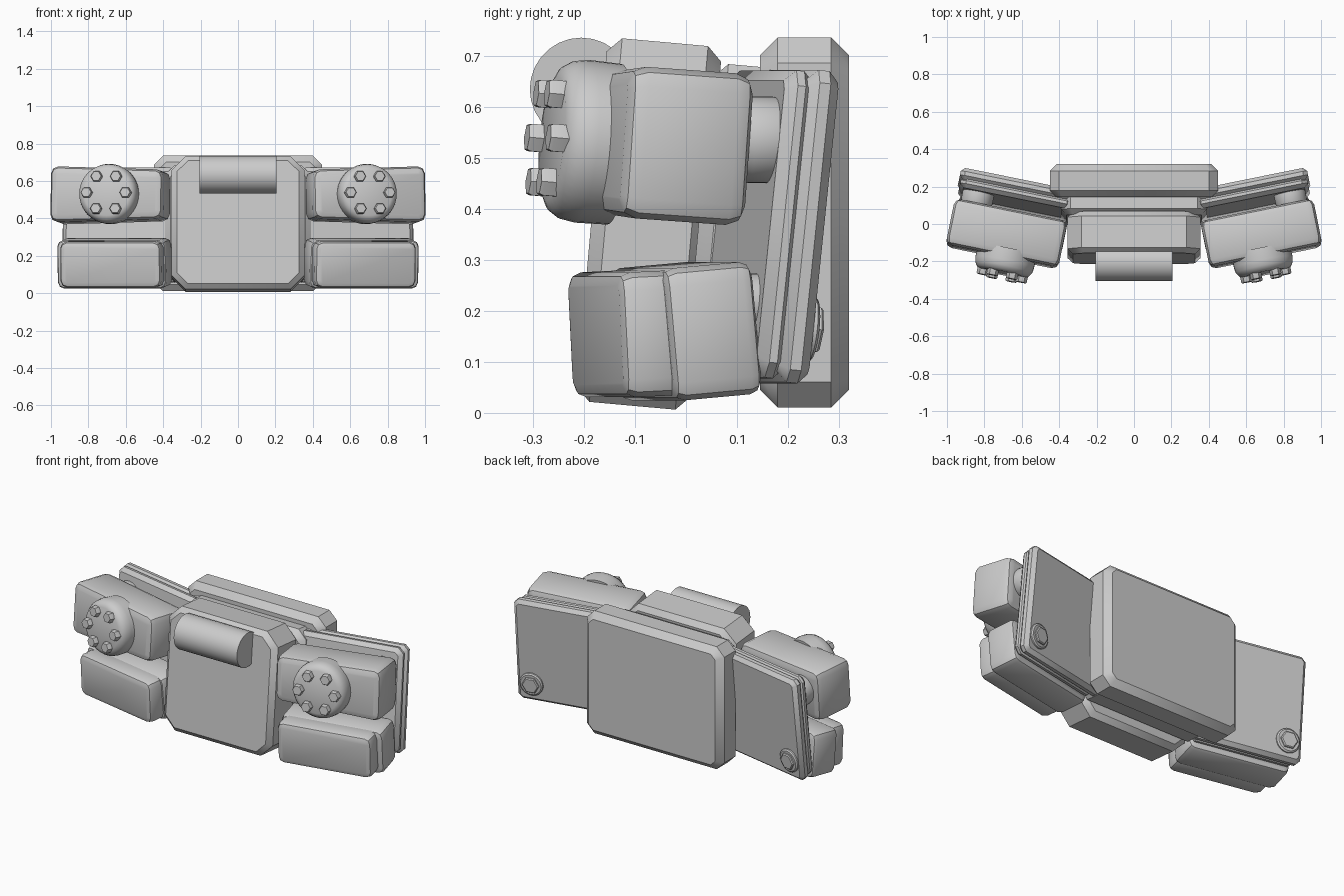
import bpy, bmesh, math
from mathutils import Matrix, Vector

cube = bpy.data.objects.get("Cube")
if cube:
    bpy.data.objects.remove(cube, do_unlink=True)

grey = bpy.data.materials.new("plain grey")
grey.use_nodes = True
grey.diffuse_color = (0.6, 0.6, 0.6, 1)
grey.node_tree.nodes["Principled BSDF"].inputs["Base Color"].default_value = (0.6, 0.6, 0.6, 1)


def pose(loc, yaw=0.0, tilt=0.0):
    return Matrix.Translation(loc) @ Matrix.Rotation(yaw, 4, 'Z') @ Matrix.Rotation(tilt, 4, 'X')


def finish(name, bm, matrix):
    bmesh.ops.recalc_face_normals(bm, faces=bm.faces)
    mesh = bpy.data.meshes.new(name)
    bm.to_mesh(mesh)
    bm.free()
    mesh.materials.append(grey)
    obj = bpy.data.objects.new(name, mesh)
    bpy.context.collection.objects.link(obj)
    obj.matrix_world = matrix
    bpy.ops.object.select_all(action='DESELECT')
    obj.select_set(True)
    bpy.context.view_layer.objects.active = obj
    bpy.ops.object.shade_smooth_by_angle(angle=math.radians(32))
    return obj


def block(name, size, matrix, corner, rim, segments=1, taper=1.0, side=1):
    """Box with cut corners in the front outline, then a chamfered front and back rim."""
    bm = bmesh.new()
    bmesh.ops.create_cube(bm, size=1)
    for v in bm.verts:
        v.co = Vector(a * b for a, b in zip(v.co, size))
        if v.co.x * side < 0:
            v.co.z *= taper
    bm.normal_update()
    along = [e for e in bm.edges if abs((e.verts[0].co - e.verts[1].co).normalized().y) > 0.9]
    bmesh.ops.bevel(bm, geom=along, offset=corner, segments=segments, profile=0.5, affect='EDGES')
    bm.normal_update()
    edge = [e for e in bm.edges if sum(abs(f.normal.y) > 0.9 for f in e.link_faces) == 1]
    bmesh.ops.bevel(bm, geom=edge, offset=rim, segments=segments, profile=0.5, affect='EDGES')
    return finish(name, bm, matrix)


def turned(name, profile, matrix, sides=32):
    """Solid turned about the local y axis from (radius, y) pairs."""
    bm = bmesh.new()
    rings = []
    for r, y in profile:
        angles = [math.tau * i / sides for i in range(sides)]
        rings.append([bm.verts.new((r * math.cos(a), y, r * math.sin(a))) for a in angles])
    for low, high in zip(rings, rings[1:]):
        for i in range(sides):
            j = (i + 1) % sides
            bm.faces.new((low[i], low[j], high[j], high[i]))
    bm.faces.new(rings[0])
    bm.faces.new(rings[-1])
    return finish(name, bm, matrix)


LEAN, YAW = -0.09, 0.2

# Central stack: back plate, core and leaning front block
block("back_plate", (0.9, 0.175, 0.725), pose((0, 0.232, 0.373)), 0.05, 0.035)
block("core", (0.78, 0.16, 0.62), pose((0, 0.105, 0.37), tilt=LEAN), 0.05, 0.03)
block("front_block", (0.71, 0.225, 0.715), pose((0, -0.073, 0.37), tilt=LEAN), 0.075, 0.028)

# Front roller lying across the block
roller = pose((0, -0.205, 0.634)) @ Matrix.Rotation(math.pi / 2, 4, 'Z')
turned("front_roller", [(0.101, -0.207), (0.101, 0.207)], roller, 28)

for side, label in ((1, "left"), (-1, "right")):
    yaw = side * YAW

    # Swept wing made of two layered plates
    wing = pose((side * 0.63, 0.16, 0.367), yaw, -0.105)
    block(label + "_wing_back", (0.63, 0.062, 0.615), wing @ Matrix.Translation((0, 0.022, 0)), 0.025, 0.02)
    block(label + "_wing_front", (0.61, 0.06, 0.605), wing @ Matrix.Translation((0, -0.022, 0)), 0.03, 0.022)

    # Hex bolt and washer on the wing's back
    bolt = pose((side * 0.845, 0.235, 0.165), yaw, -0.105)
    turned(label + "_wing_washer", [(0.068, -0.02), (0.068, 0.009), (0.06, 0.015)], bolt)
    turned(label + "_wing_bolt", [(0.05, 0), (0.05, 0.022), (0.044, 0.027)], bolt, 6)

    # Upper pod with its round cap and ring of bolts
    pod = pose((side * 0.682, -0.053, 0.523), yaw, -0.07)
    block(label + "_upper_pod", (0.615, 0.25, 0.30), pod, 0.04, 0.035, 2, 0.88, side)
    cap = pose((side * 0.682, -0.16, 0.528), yaw, LEAN)
    turned(label + "_cap", [(0.158, 0.02), (0.16, -0.045), (0.155, -0.075), (0.142, -0.095),
                            (0.122, -0.105)], cap, 40)
    for i in range(6):
        a = math.tau * i / 6
        spot = cap @ Matrix.Translation((0.106 * math.cos(a), 0, 0.1 * math.sin(a)))
        turned(f"{label}_cap_bolt_{i + 1}", [(0.031, -0.09), (0.031, -0.128), (0.027, -0.134)], spot, 6)

    # Round joints between pods and wing
    turned(label + "_upper_joint", [(0.07, -0.08), (0.085, -0.03), (0.085, 0.02), (0.078, 0.05)],
           pose((side * 0.835, 0.148, 0.535), yaw, 0))
    turned(label + "_lower_joint", [(0.058, -0.06), (0.058, 0.01), (0.045, 0.025), (0.03, 0.05)],
           pose((side * 0.835, 0.13, 0.215), yaw, 0))

    # Lower pod in two stepped sections
    block(label + "_lower_pod_front", (0.55, 0.13, 0.245), pose((side * 0.672, -0.113, 0.155), yaw, 0.05),
          0.035, 0.025, 2)
    block(label + "_lower_pod_back", (0.595, 0.175, 0.26), pose((side * 0.66, -0.002, 0.16), yaw, 0.09),
          0.035, 0.022, 2)
